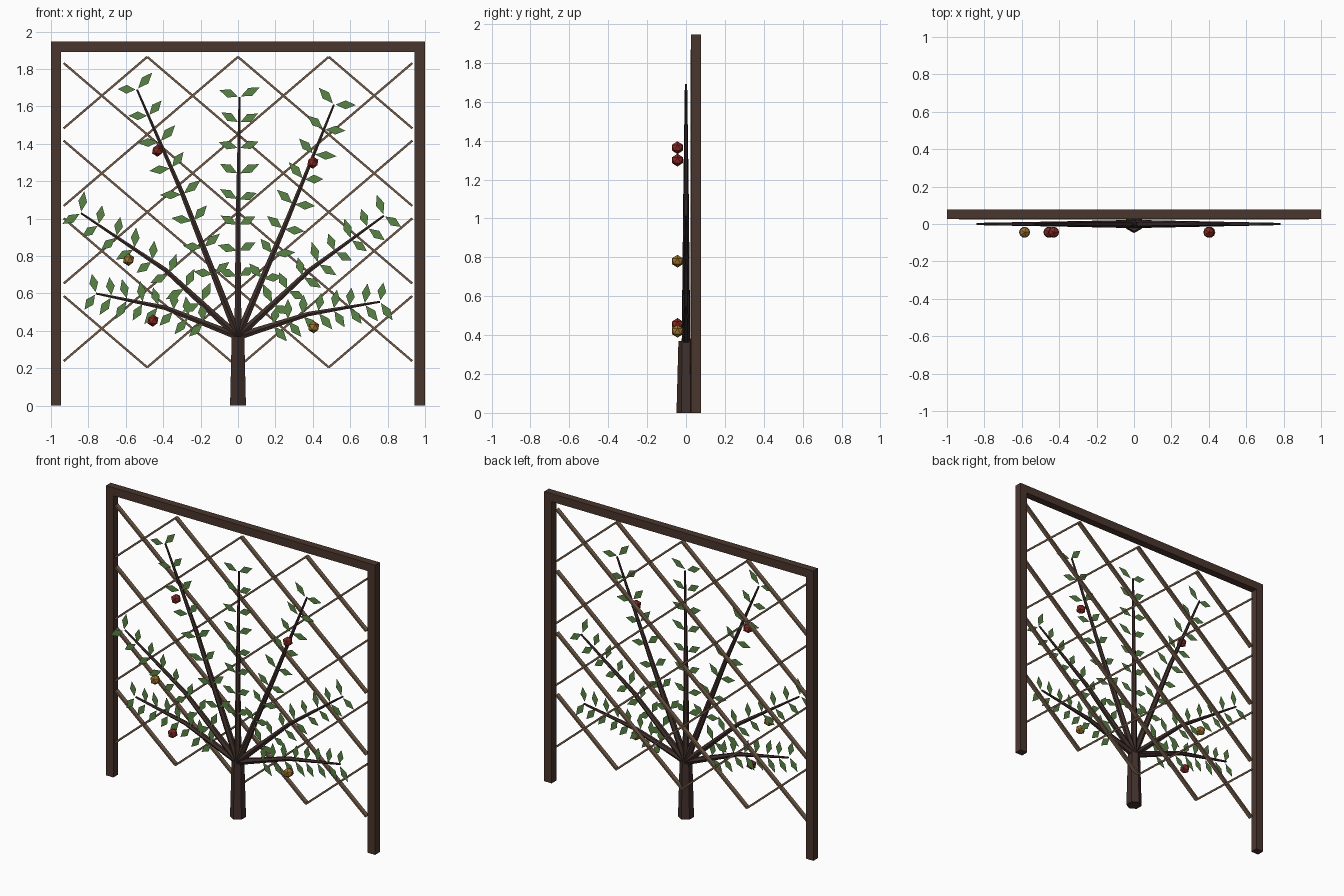
import bpy, bmesh, math, random
from mathutils import Vector, Matrix

if "Cube" in bpy.data.objects:
    bpy.data.objects.remove(bpy.data.objects["Cube"])

random.seed(4)


def material(name, rgb):
    m = bpy.data.materials.new(name)
    lin = [((c / 255 + 0.055) / 1.055) ** 2.4 for c in rgb]
    m.diffuse_color = (*lin, 1)
    m.use_nodes = True
    m.node_tree.nodes["Principled BSDF"].inputs["Base Color"].default_value = m.diffuse_color
    return m


FRAME = material("dark frame wood", (74, 54, 46))
BARK = material("bark", (64, 48, 43))
SLAT = material("lattice wood", (114, 91, 72))
LEAF = material("leaf green", (90, 130, 70))
RED = material("red fruit", (134, 42, 36))
GOLD = material("golden fruit", (160, 116, 46))


def finish(name, bm, mat):
    mesh = bpy.data.meshes.new(name)
    bm.to_mesh(mesh)
    bm.free()
    mesh.materials.append(mat)
    obj = bpy.data.objects.new(name, mesh)
    bpy.context.collection.objects.link(obj)
    return obj


def add_box(bm, center, size, angle=0.0):
    """Box turned about the y axis."""
    mat = (Matrix.Translation(center) @ Matrix.Rotation(angle, 4, 'Y')
           @ Matrix.Diagonal((*size, 1)))
    bmesh.ops.create_cube(bm, size=1, matrix=mat)


def add_tube(bm, points, radii, sides):
    """Tapered tube through points lying in the xz plane."""
    rings = []
    for i, p in enumerate(points):
        d = (points[min(i + 1, len(points) - 1)] - points[max(i - 1, 0)]).normalized()
        side = Vector((d.z, 0, -d.x))
        front = Vector((0, -1, 0))
        rings.append([bm.verts.new(p + radii[i] * (front * math.cos(a) + side * math.sin(a)))
                      for a in (2 * math.pi * k / sides for k in range(sides))])
    for r0, r1 in zip(rings, rings[1:]):
        for k in range(sides):
            n = (k + 1) % sides
            bm.faces.new((r0[k], r0[n], r1[n], r1[k]))
    bm.faces.new(rings[0][::-1])
    bm.faces.new(rings[-1])
    bmesh.ops.recalc_face_normals(bm, faces=bm.faces)


# Frame: two posts and a top beam
FY, FD = 0.052, 0.05
for name, x in (("left_post", -0.9725), ("right_post", 0.9725)):
    bm = bmesh.new()
    add_box(bm, (x, FY, 0.946), (0.055, FD, 1.892))
    finish(name, bm, FRAME)
bm = bmesh.new()
add_box(bm, (0, FY, 1.919), (2.0, FD, 0.054))
finish("top_beam", bm, FRAME)

# Diagonal lattice, clipped to a rectangle, mirrored for the second direction
SLOPE, X_MAX, Z_MIN, Z_MAX = 0.855, 0.932, 0.205, 1.865
for name, sign in (("rising_slats", 1), ("falling_slats", -1)):
    bm = bmesh.new()
    for k in range(-1, 6):
        c = 0.205 + 0.415 * k
        x0 = max(-X_MAX, (Z_MIN - c) / SLOPE)
        x1 = min(X_MAX, (Z_MAX - c) / SLOPE)
        xm = (x0 + x1) / 2
        length = (x1 - x0) * math.hypot(1, SLOPE)
        add_box(bm, (sign * xm, 0.038, c + SLOPE * xm), (length, 0.028, 0.012),
                -sign * math.atan(SLOPE))
    finish(name, bm, SLAT)

# Trunk
bm = bmesh.new()
add_tube(bm, [Vector((0, 0, 0)), Vector((0, 0, 0.37))], [0.049, 0.039], 6)
finish("trunk", bm, BARK)

# Fan of branches: (middle, tip) in x, z
BASE = Vector((0, 0, 0.37))
FAN = {
    "left_low": ((-0.39, 0.524), (-0.76, 0.60)),
    "left_mid": ((-0.39, 0.727), (-0.84, 1.03)),
    "left_high": ((-0.30, 1.14), (-0.54, 1.69)),
    "center": ((0.0, 1.0), (0.008, 1.65)),
    "right_high": ((0.27, 1.01), (0.513, 1.61)),
    "right_mid": ((0.385, 0.727), (0.78, 1.016)),
    "right_low": ((0.375, 0.49), (0.76, 0.556)),
}


def add_leaf(bm, p, angle, length, width):
    """Flat diamond leaf lying in the plane of the fan."""
    d = Vector((math.cos(angle), 0, math.sin(angle)))
    s = Vector((-d.z, 0, d.x)) * width / 2
    pts = (p, p + d * length * 0.5 - s, p + d * length, p + d * length * 0.5 + s)
    bm.faces.new([bm.verts.new(q) for q in pts])


for name, (m, t) in FAN.items():
    mid, tip = Vector((m[0], 0, m[1])), Vector((t[0], 0, t[1]))
    bm = bmesh.new()
    add_tube(bm, [BASE, mid, tip], [0.022, 0.014, 0.006], 6)
    finish(name + "_branch", bm, BARK)

    # Leaf pairs spaced evenly along the branch
    la, lb = (mid - BASE).length, (tip - mid).length
    bm = bmesh.new()
    for i in range(8):
        s = (0.25 + 0.75 * i / 7) * (la + lb)
        if s < la:
            p, d = BASE.lerp(mid, s / la), mid - BASE
        else:
            p, d = mid.lerp(tip, (s - la) / lb), tip - mid
        heading = math.atan2(d.z, d.x)
        for side in (-1, 1):
            a = heading + side * math.radians(random.uniform(60, 74))
            start = p + Vector((math.cos(a), 0, math.sin(a))) * 0.008
            start.y = -0.012
            add_leaf(bm, start, a, random.uniform(0.095, 0.115), 0.047)
    finish(name + "_leaves", bm, LEAF)

# Faceted fruits hanging in front of the branches
for i, (x, z, mat) in enumerate(((-0.43, 1.364, RED), (0.40, 1.30, RED), (-0.455, 0.455, RED),
                                 (-0.585, 0.78, GOLD), (0.405, 0.42, GOLD))):
    bm = bmesh.new()
    bmesh.ops.create_icosphere(bm, subdivisions=1, radius=0.033,
                               matrix=Matrix.Translation((x, -0.044, z)))
    finish("fruit_%d" % (i + 1), bm, mat)
